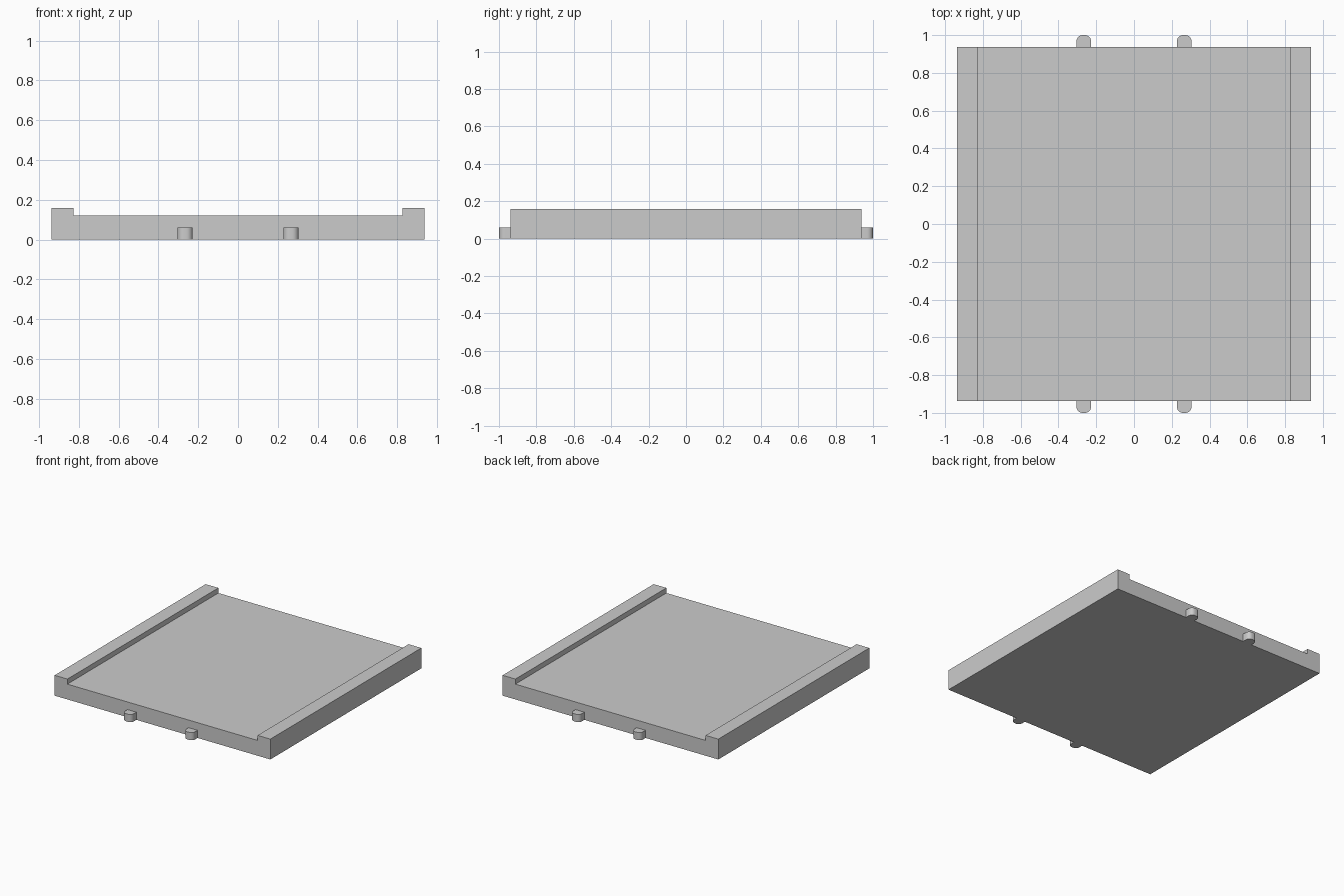
import bpy, bmesh
from math import sin, cos, pi, radians

if "Cube" in bpy.data.objects:
    bpy.data.objects.remove(bpy.data.objects["Cube"])

HALF = 0.9375          # half width and half depth of the tray
RAIL_IN = 0.827        # inner edge of the side rails
FLOOR, RAIL_TOP = 0.12, 0.16
TAB_X, TAB_W, TAB_H, TAB_R = 0.266, 0.0385, 0.06, 0.032


def extrude_profile(name, points, direction):
    """Closed prism from a flat outline, swept along direction."""
    bm = bmesh.new()
    face = bm.faces.new([bm.verts.new(p) for p in points])
    geom = bmesh.ops.extrude_face_region(bm, geom=[face])["geom"]
    verts = [v for v in geom if isinstance(v, bmesh.types.BMVert)]
    bmesh.ops.translate(bm, verts=verts, vec=direction)
    bmesh.ops.recalc_face_normals(bm, faces=bm.faces)
    mesh = bpy.data.meshes.new(name)
    bm.to_mesh(mesh)
    bm.free()
    obj = bpy.data.objects.new(name, mesh)
    bpy.context.collection.objects.link(obj)
    return obj


# Tray: floor with a raised rail along each side
right = [(HALF, 0), (HALF, RAIL_TOP), (RAIL_IN, RAIL_TOP), (RAIL_IN, FLOOR)]
section = right + [(-x, z) for x, z in reversed(right)]
extrude_profile("tray", [(x, -HALF, z) for x, z in section], (0, 2 * HALF, 0))

# Connector tabs: rounded ends, two at the front and two at the back
STEPS = 8
arc = [(TAB_W - TAB_R + TAB_R * cos(a), 1 - TAB_R + TAB_R * sin(a))
       for a in (i * pi / 2 / STEPS for i in range(STEPS + 1))]
half = [(TAB_W, HALF)] + arc
outline = half + [(-x, y) for x, y in reversed(half)]
for end, sy in (("front", -1), ("back", 1)):
    for side, sx in (("left", -1), ("right", 1)):
        tab = extrude_profile(f"{end}_{side}_tab",
                              [(sx * TAB_X + x, sy * y, 0) for x, y in outline],
                              (0, 0, TAB_H))
        bpy.ops.object.select_all(action='DESELECT')
        tab.select_set(True)
        bpy.context.view_layer.objects.active = tab
        bpy.ops.object.shade_smooth_by_angle(angle=radians(30))
